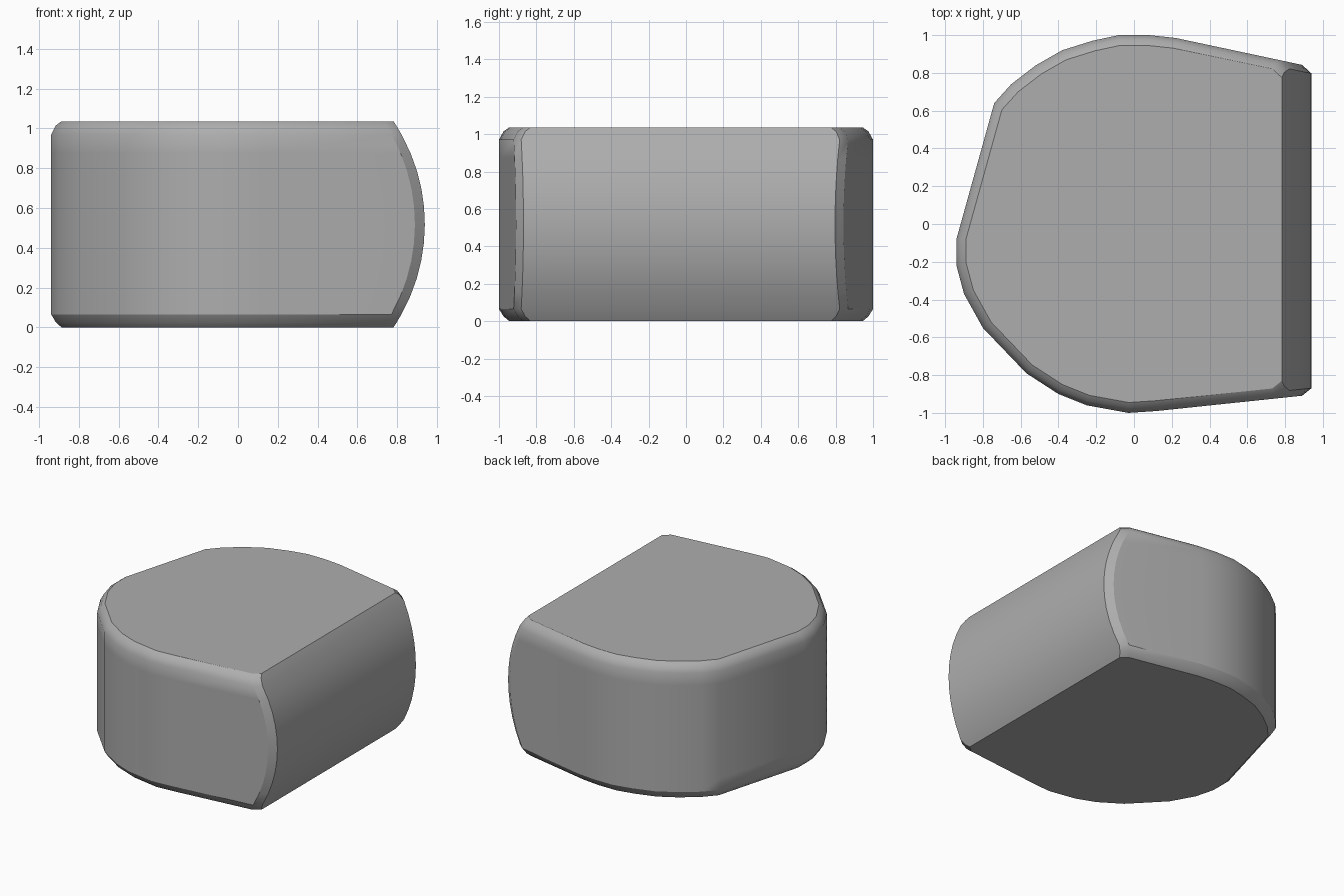
import bpy, bmesh, math

cube = bpy.data.objects.get("Cube")
if cube:
    bpy.data.objects.remove(cube, do_unlink=True)

stone = bpy.data.materials.new("stone_grey")
stone.use_nodes = True
grey = (0.42, 0.42, 0.42, 1)
stone.diffuse_color = grey
bsdf = next(n for n in stone.node_tree.nodes if n.type == 'BSDF_PRINCIPLED')
bsdf.inputs["Base Color"].default_value = grey
bsdf.inputs["Roughness"].default_value = 0.8

# Rounded plan outline, from the back round the right to the front
outline = [(0.22, 0.985), (0.08, 1.0), (-0.08, 1.0), (-0.22, 0.97), (-0.38, 0.92),
           (-0.52, 0.84), (-0.65, 0.74), (-0.74, 0.64), (-0.94, -0.08), (-0.94, -0.22),
           (-0.9, -0.37), (-0.8, -0.55), (-0.57, -0.79), (-0.4, -0.9), (-0.25, -0.96),
           (-0.03, -1.0), (0.12, -0.99)]
MID, RADIUS = 0.518, 0.93


def ring(z, inset):
    """Outline at one height, cut off by the bulging left wall."""
    wall = 0.01 + math.sqrt(RADIUS ** 2 - (z - MID) ** 2)
    s = 1 - inset
    near = wall - 0.05

    def back(x):
        return 0.985 - 0.213 * (x - 0.22) - inset

    def front(x):
        return -0.99 + 0.105 * (x - 0.12) + inset
    pts = [(x * s, y * s) for x, y in outline]
    pts += [(near, front(near)), (wall, front(wall) + 0.035),
            (wall, back(wall) - 0.035), (near, back(near))]
    return [(x, y, z) for x, y in pts]


# Heights and insets: chamfered rims with a straight side between them
levels = [(0.0, 0.055), (0.025, 0.025), (0.065, 0.0)]
levels += [(0.065 + 0.9 * i / 10, 0.0) for i in range(1, 10)]
levels += [(0.97, 0.0), (1.015, 0.025), (1.036, 0.055)]

bm = bmesh.new()
rings = [[bm.verts.new(p) for p in ring(z, inset)] for z, inset in levels]
n = len(rings[0])
for low, high in zip(rings, rings[1:]):
    for i in range(n):
        j = (i + 1) % n
        bm.faces.new((low[i], low[j], high[j], high[i]))
bm.faces.new(rings[0][::-1])
bm.faces.new(rings[-1])
bmesh.ops.recalc_face_normals(bm, faces=bm.faces)
mesh = bpy.data.meshes.new("stone_block")
bm.to_mesh(mesh)
bm.free()
mesh.materials.append(stone)
block = bpy.data.objects.new("stone_block", mesh)
bpy.context.collection.objects.link(block)

# Smooth shading that keeps the rims crisp
bpy.ops.object.select_all(action='DESELECT')
block.select_set(True)
bpy.context.view_layer.objects.active = block
bpy.ops.object.shade_smooth_by_angle(angle=math.radians(30))
